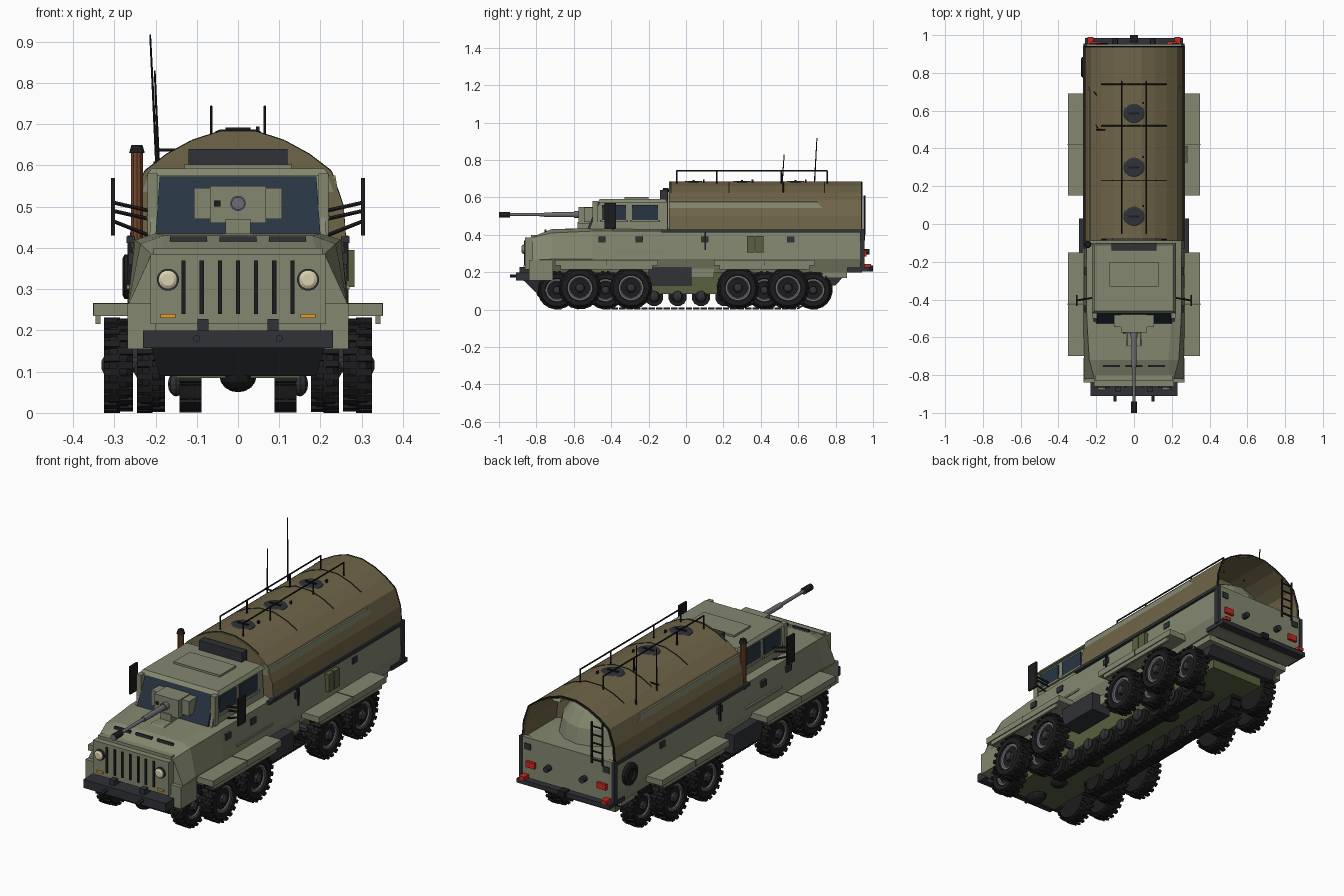
import bpy, bmesh, math
from mathutils import Vector

if "Cube" in bpy.data.objects:
    bpy.data.objects.remove(bpy.data.objects["Cube"])

def mat(name, c):
    m = bpy.data.materials.new(name)
    m.diffuse_color = (*c, 1)
    m.use_nodes = True
    m.node_tree.nodes["Principled BSDF"].inputs["Base Color"].default_value = m.diffuse_color
    return m

GREEN = mat("green", (.23, .245, .16)); OLIVE = mat("olive", (.10, .12, .05))
BROWN = mat("brown", (.16, .13, .065)); DARK = mat("dark", (.03, .032, .037))
BLACK = mat("black", (.012, .012, .013)); GLASS = mat("glass", (.02, .036, .055))
STEEL = mat("steel", (.15, .15, .17)); RUST = mat("rust", (.17, .06, .025))
LAMP = mat("lamp", (.7, .64, .43)); AMBER = mat("amber", (.75, .35, .03)); RED = mat("red", (.6, .02, .015))

def mesh_obj(name, verts, faces, m):
    bm = bmesh.new()
    vs = [bm.verts.new(v) for v in verts]
    for f in faces:
        bm.faces.new([vs[i] for i in f])
    bmesh.ops.recalc_face_normals(bm, faces=bm.faces)
    me = bpy.data.meshes.new(name)
    bm.to_mesh(me); bm.free()
    me.materials.append(m)
    ob = bpy.data.objects.new(name, me)
    bpy.context.collection.objects.link(ob)
    return ob

def rings(name, rs, m, caps=True, closed=True):
    """Skin a list of equal-length rings of points."""
    n = len(rs[0])
    faces = [(k*n+i, k*n+(i+1) % n, (k+1)*n+(i+1) % n, (k+1)*n+i)
             for k in range(len(rs)-1) for i in range(n if closed else n-1)]
    if caps:
        faces += [tuple(range(n)), tuple(range((len(rs)-1)*n, len(rs)*n))]
    return mesh_obj(name, [p for r in rs for p in r], faces, m)

def box(name, x, y, z, m, tx=None, ty=None):
    """Box from ranges; tx, ty give a different top rectangle."""
    r = [[(a[0], b[0], h), (a[1], b[0], h), (a[1], b[1], h), (a[0], b[1], h)]
         for a, b, h in ((x, y, z[0]), (tx or x, ty or y, z[1]))]
    return rings(name, r, m)

def pair(name, x, y, z, m):
    """The same box on both sides."""
    for s in (-1, 1):
        box(name, sorted((s*x[0], s*x[1])), y, z, m)

def lathe(name, loc, axis, prof, m, seg=16):
    """Profile of (distance, radius) turned round an axis."""
    q = Vector((0, 0, 1)).rotation_difference(Vector(axis))
    rs = [[Vector(loc) + q @ Vector((r*math.cos(2*math.pi*(i+.5)/seg), r*math.sin(2*math.pi*(i+.5)/seg), t))
           for i in range(seg)] for t, r in prof]
    return rings(name, rs, m)

def rod(name, a, b, r, m=BLACK, seg=6, r2=None):
    d = Vector(b) - Vector(a)
    return lathe(name, a, d.normalized(), [(0, r), (d.length, r2 or r)], m, seg)

def ball(name, loc, rad, m, seg=12):
    bm = bmesh.new()
    bmesh.ops.create_uvsphere(bm, u_segments=seg, v_segments=8, radius=1)
    for v in bm.verts:
        v.co = Vector([v.co[i]*rad[i]+loc[i] for i in range(3)])
    me = bpy.data.meshes.new(name); bm.to_mesh(me); bm.free()
    me.materials.append(m)
    bpy.context.collection.objects.link(bpy.data.objects.new(name, me))

def section(y, half):
    return [(x, y, z) for x, z in half] + [(-x, y, z) for x, z in reversed(half)]

# Hull, front corners and chassis
rings("hull", [section(-.82, [(.21, .2), (.265, .265), (.21, .385), (.19, .39)]),
               section(-.72, [(.22, .2), (.265, .27), (.237, .41), (.18, .43)]),
               section(-.5, [(.22, .2), (.267, .27), (.25, .42), (.2, .435)]),
               section(.94, [(.25, .2), (.263, .27), (.258, .42), (.2, .43)])], GREEN)
pair("front_corner", (.2, .268), (-.84, -.71), (.155, .265), GREEN)
pair("lower_side", (.16, .24), (-.15, .15), (.17, .22), GREEN)
box("chassis", (-.15, .15), (-.78, .78), (.085, .21), OLIVE)
box("rear_underbody", (-.2, .2), (.74, .8), (.13, .22), DARK, ty=(.74, .88))
box("rear_skirt", (-.24, .24), (.72, .86), (.17, .25), GREEN)

# Fenders
for y0, y1 in ((-.7, -.15), (.15, .69)):
    pair("fender", (.25, .35), (y0, y1), (.235, .265), GREEN)
    pair("fender_lip", (.333, .345), (y0+.03, y1-.03), (.215, .24), GREEN)
    pair("fender_seam", (.26, .351), ((y0+y1)/2-.003, (y0+y1)/2+.003), (.236, .267), OLIVE)

# Grille, headlights and bumpers
box("grille_plate", (-.212, .212), (-.86, -.81), (.215, .385), GREEN)
box("grille_top_lip", (-.205, .205), (-.83, -.8), (.385, .4), GREEN)
for i in range(7):
    x = -.132 + i*.044
    box("grille_slot", (x-.005, x+.005), (-.866, -.85), (.24, .37), BLACK)
for s in (-1, 1):
    lathe("headlight_rim", (s*.17, -.85, .323), (0, -1, 0), [(0, .027), (.02, .027)], DARK)
    lathe("headlight", (s*.17, -.86, .323), (0, -1, 0), [(0, .023), (.015, .023), (.02, .015)], LAMP)
    box("indicator", (s*.17-.018, s*.17+.018), (-.868, -.85), (.23, .24), AMBER)
    rod("tow_hook", (s*.1, -.9, .18), (s*.1, -.94, .18), .009, DARK, 8)
    box("bumper_bracket", (s*.085-.013, s*.085+.013), (-.89, -.84), (.2, .228), DARK)
box("front_bumper", (-.23, .23), (-.91, -.83), (.157, .2), DARK)
box("lower_bumper", (-.19, .19), (-.8, -.74), (.09, .157), DARK, tx=(-.21, .21), ty=(-.87, -.74))
ball("front_differential", (0, -.74, .09), (.045, .06, .04), BLACK)

# Hood details
box("hood_panel", (-.17, .17), (-.8, -.71), (.395, .41), GREEN, ty=(-.77, -.71))
for x in (-.12, 0, .12):
    box("hood_vent", (x-.045, x+.045), (-.757, -.747), (.40, .428), DARK)

# Cab
box("cab", (-.215, .215), (-.52, -.1), (.42, .58), GREEN, (-.205, .205), (-.46, -.1))
box("windshield", (-.2, .2), (-.527, -.45), (.432, .573), GLASS, (-.19, .19), (-.469, -.4))
box("cab_roof", (-.222, .222), (-.475, -.1), (.574, .592), GREEN, (-.21, .21), (-.46, -.11))
box("roof_hatch", (-.13, .13), (-.33, -.2), (.59, .602), GREEN)
box("roof_unit", (-.12, .12), (-.14, -.1), (.59, .64), DARK)
for y0, y1 in ((-.45, -.32), (-.29, -.15)):
    pair("side_window", (.2, .2155), (y0, y1), (.48, .56), GLASS)
    pair("window_sill", (.2, .222), (y0-.01, y1+.01), (.468, .48), GREEN)
pair("windshield_post", (.195, .22), (-.5, -.47), (.43, .58), GREEN)

# Gun
box("gun_mount", (-.055, .055), (-.68, -.5), (.42, .435), GREEN, (-.035, .035), (-.64, -.5))
box("gun_neck", (-.03, .03), (-.58, -.48), (.43, .47), GREEN)
box("mantlet", (-.068, .068), (-.575, -.46), (.46, .55), GREEN)
pair("mantlet_cheek", (.065, .107), (-.545, -.46), (.47, .545), GREEN)
box("gun_sight", (-.058, -.043), (-.58, -.57), (.5, .515), BLACK)
lathe("gun_barrel", (0, -.57, .508), (0, -1, 0), [(0, .019), (.03, .019), (.03, .014), (.19, .013),
      (.19, .009), (.37, .008), (.37, .014), (.43, .015)], STEEL, 12)
lathe("muzzle_brake", (0, -.94, .508), (0, -1, 0), [(0, .016), (.06, .016)], BLACK, 12)

# Mirrors
for s in (-1, 1):
    box("mirror", (s*.303-.005, s*.303+.005), (-.435, -.375), (.43, .57), BLACK)
    for za, zb in ((.49, .51), (.47, .49), (.43, .465)):
        rod("mirror_arm", (s*.215, -.39, za), (s*.303, -.405, zb), .005)

# Exhaust stack
rod("exhaust", (-.245, -.108, .4), (-.245, -.108, .635), .015, RUST, 10)
lathe("exhaust_cap", (-.245, -.108, .63), (0, 0, 1), [(0, .02), (.02, .014)], BLACK, 10)

# Tank: outer arched shell, filled body and domed rear end
ARCH = [(.256, .42), (.25, .5), (.222, .582), (.17, .622), (.11, .655), (.04, .678)]
shell = rings("tank_shell", [section(y, ARCH) for y in (-.09, .94)], BROWN, caps=False, closed=False)
sol = shell.modifiers.new("thickness", 'SOLIDIFY'); sol.thickness = .012; sol.offset = 0
rings("tank_body", [section(y, [(x*.98, z-.004) for x, z in ARCH]) for y in (-.088, .68)], BROWN)
ball("tank_dome", (0, .66, .43), (.2, .22, .2), GREEN, 16)
for y in (-.08, .23, .52, .74, .938):
    half = [(x*1.008, z+.003) for x, z in (ARCH if y > .9 else ARCH[3:])]
    pts = section(y, half)
    for a, b in zip(pts, pts[1:]):
        rod("tank_rib", a, b, .005)
for s in (-1, 1):
    r = [[(s*.19, y0, .535), (s*.243, y0, .535), (s*.236, y1, .575), (s*.19, y1, .59)]
         for y0, y1 in ((-.09, -.09), (.74, .7))]
    rings("tank_side_shelf", r, GREEN)
    box("tank_trim", sorted((s*.25, s*.27)), (-.13, .945), (.412, .428), DARK)
    box("rear_corner_post", sorted((s*.25, s*.268)), (.93, .955), (.22, .43), DARK)
    # Roof rails
    rod("roof_rail", (s*.065, -.05, .742), (s*.065, .755, .742), .004)
    for y in (-.05, .165, .51, .755):
        rod("rail_post", (s*.065, y, .66), (s*.065, y, .744), .004)
for y in (.04, .30, .585):
    lathe("tank_hatch", (0, y, .668), (0, 0, 1), [(0, .057), (.014, .057), (.019, .045)], DARK, 16)
    box("hatch_handle", (-.03, .03), (y-.005, y+.005), (.685, .692), BLACK)
    box("hatch_latch", (.044, .052), (y+.05, y+.06), (.66, .695), BLACK)

# Antennas
rod("long_antenna", (-.195, .68, .55), (-.213, .7, .917), .004, r2=.0025)
rod("short_antenna", (-.19, .505, .55), (-.202, .525, .83), .004, r2=.0025)
rod("antenna_bracket", (-.14, .5, .637), (-.2, .5, .637), .004)

# Side equipment
for y in (-.45, -.25, .1, .56):
    pair("side_port", (.24, .265), (y-.019, y+.019), (.36, .39), DARK)
pair("hull_handle", (.255, .268), (.1, .108), (.32, .42), BLACK)
pair("side_ledge", (.25, .27), (-.39, -.1), (.3, .31), GREEN)
for y in (.325, .372):
    box("fuel_can", (.25, .282), (y, y+.042), (.305, .395), OLIVE)
pair("side_locker", (.18, .29), (-.2, .03), (.13, .225), DARK)
lathe("spare_wheel", (-.255, .83, .33), (-1, 0, 0), [(0, .055), (.02, .055), (.025, .045), (.025, .03), (.015, .025)], BLACK)

# Rear: tailgate, bumper, lights, ladder
box("tailgate", (-.25, .25), (.93, .952), (.22, .43), GREEN)
box("rear_bumper", (-.26, .26), (.86, .985), (.205, .227), DARK)
box("rear_hitch", (-.02, .02), (.96, 1.0), (.205, .235), BLACK)
for s in (-1, 1):
    box("tail_light", (s*.2-.025, s*.2+.025), (.94, .965), (.285, .315), RED)
    box("marker_light", (s*.23-.015, s*.23+.015), (.9, .99), (.228, .245), RED)
    rod("rear_coupling", (s*.1, .95, .31), (s*.1, .982, .31), .015, DARK, 10)
    box("rear_plate", (s*.22-.018, s*.22+.018), (.945, .957), (.37, .4), DARK)
for x in (-.2, -.14):
    rod("ladder_rail", (x, .955, .4), (x, .955, .61), .005)
for i in range(5):
    rod("ladder_rung", (-.2, .955, .42+i*.042), (-.14, .955, .42+i*.042), .004)

# Wheels: outer row and smaller offset inner row
def wheel(s, x0, x1, y, z, r):
    w = x1-x0
    ax = (s, 0, 0)
    lathe("tire", (s*x0, y, z), ax, [(0, r*.6), (0, r*.85), (w*.2, r*.96), (w*.8, r*.96), (w, r*.85), (w, r*.62), (w*.8, r*.58)], BLACK, 20)
    lathe("wheel_rim", (s*x0, y, z), ax, [(w*.1, r*.6), (w*.88, r*.6), (w*.88, r*.5), (w*.75, r*.42), (w*.75, r*.1)], STEEL, 16)
    lathe("wheel_hub", (s*x0, y, z), ax, [(w*.7, r*.24), (w*1.0, r*.2), (w*1.08, r*.1)], DARK, 8)
    for i in range(20):
        a = math.pi*2*i/20
        u, t = Vector((0, math.cos(a), math.sin(a))), Vector((0, -math.sin(a), math.cos(a)))
        for h0, h1, sh in ((0, .55, 0), (.45, 1, .5)):
            c = Vector((0, y, z)) + t*(sh*r*.31)
            ring = [[c + u*q*r + t*k*r + Vector((s*(x0+w*h), 0, 0)) for q, k in ((.9, -.08), (1, -.08), (1, .08), (.9, .08))] for h in (h0, h1)]
            rings("tread_lug", ring, BLACK)

for s in (-1, 1):
    for y in (-.567, -.294, .278, .545):
        wheel(s, .255, .325, y, .116, .113)
    for y in (-.69, -.43, .42, .68):
        wheel(s, .177, .245, y, .104, .102)
for y in (-.567, -.294, .278, .545):
    rod("axle", (-.27, y, .116), (.27, y, .116), .02, DARK, 8)
    ball("differential", (0, y, .105), (.045, .05, .045), BLACK)

# Inner tracks with road wheels
T0, T1, R = -.42, .58, .06
L = T1-T0
for s in (-1, 1):
    for i in range(9):
        y = T0 + L*i/8
        for x in (.09, .122):
            lathe("road_wheel", (s*x, y, .068), (s, 0, 0), [(0, .05), (.018, .05)], BLACK, 12)
        ball("road_wheel_hub", (s*.15, y, .07), (.02, .03, .03), DARK, 8)
    per = 2*L + 2*math.pi*R
    for k in range(60):
        d = per*k/60
        if d < L: p, a = (T0+d, -R), 0
        elif d < L+math.pi*R: a = (d-L)/R; p = (T1+R*math.sin(a), -R*math.cos(a))
        elif d < 2*L+math.pi*R: p, a = (T1-(d-L-math.pi*R), R), math.pi
        else: a = math.pi+(d-2*L-math.pi*R)/R; p = (T0+R*math.sin(a), -R*math.cos(a))
        ob = box("track_link", (-.027, .027), (-.017, .017), (-.005, .005), BLACK)
        ob.location = (s*.115, p[0], p[1]+.066); ob.rotation_euler = (a, 0, 0)
